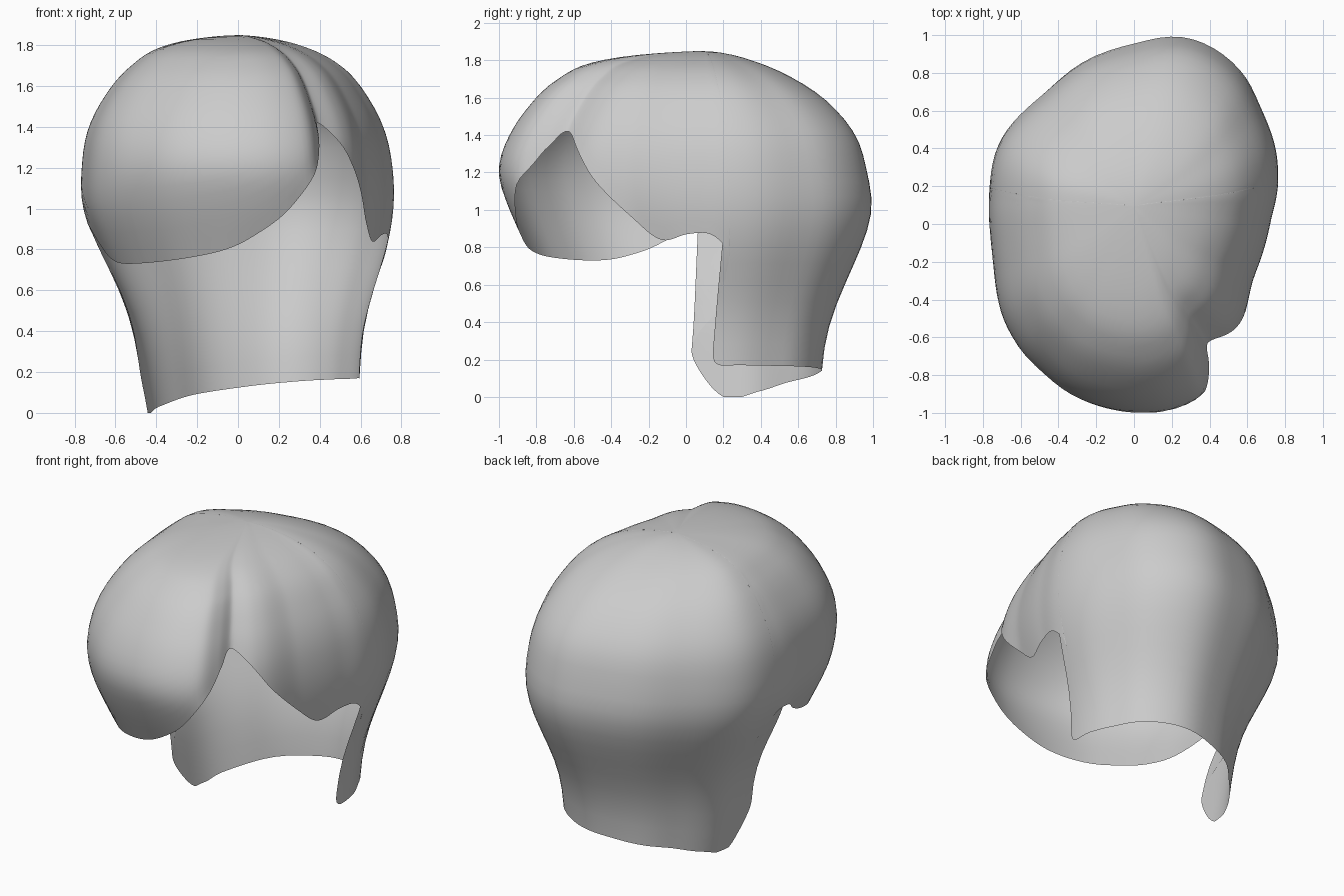
import bpy, bmesh, math

cube = bpy.data.objects.get("Cube")
if cube:
    bpy.data.objects.remove(cube, do_unlink=True)

TOP, MID_Y = 1.85, 0.1
ROWS, STEPS = 28, 6

# Widest outline seen from above, anticlockwise from the side parting
PLAN = [(.42, -.68), (.55, -.55), (.63, -.3), (.72, 0), (.76, .2), (.75, .4), (.67, .62),
        (.58, .8), (.4, .95), (.23, 1), (0, .96), (-.26, .87), (-.47, .7), (-.71, .43),
        (-.76, .1), (-.74, -.2), (-.64, -.6), (-.47, -.8), (-.33, -.91), (-.1, -.99),
        (.13, -1), (.28, -.96), (.37, -.9), (.41, -.78)]

# Height, then reach to left of picture, right, front and back
LEVELS = [(1.85, 0, 0, 0, 0), (1.8, .35, .3, .55, .25), (1.7, .52, .5, .78, .48),
          (1.6, .62, .6, .9, .64), (1.4, .73, .71, 1.04, .81), (1.2, .765, .755, 1.1, .87),
          (1, .76, .76, 1.04, .9), (.8, .68, .725, .95, .84), (.6, .58, .66, .86, .75),
          (.4, .51, .61, .8, .67), (.2, .48, .595, .8, .63), (0, .445, .58, .8, .63)]

# Lower edge: parting, fringe, far ear, nape, near ear, back to the parting
HEM = [(.4, -.65, 1.42), (.4, -.74, 1.34), (.37, -.82, 1.2), (.25, -.9, 1), (.1, -.89, .88),
       (-.06, -.86, .8), (-.3, -.73, .75), (-.53, -.44, .73), (-.62, -.25, .77),
       (-.68, -.1, .84), (-.7, .02, .92), (-.7, .14, .9), (-.64, .22, .73), (-.55, .19, .5),
       (-.5, .06, .33), (-.48, .04, .2), (-.44, .2, 0), (-.4, .4, .03), (-.28, .6, .08),
       (.05, .73, .13), (.3, .7, .155), (.48, .55, .165), (.57, .3, .17), (.58, .15, .19),
       (.6, .17, .4), (.66, .22, .65), (.7, .22, .78), (.73, .13, .87), (.73, 0, .87),
       (.68, -.14, .84), (.66, -.3, .95), (.6, -.5, 1.15), (.5, -.58, 1.32)]


def spline(a, b, c, d, t):
    """Smooth value between b and c."""
    return b + t / 2 * (c - a + t * (2 * a - 5 * b + 4 * c - d + t * (3 * (b - c) + d - a)))


def reach(z):
    """Scale of the outline in four directions at height z."""
    s = math.sqrt(max(TOP - z, 0))
    keys = [math.sqrt(TOP - row[0]) for row in LEVELS]
    last = len(keys) - 1
    i = 0
    while i < last - 1 and s > keys[i + 1]:
        i += 1
    t = min((s - keys[i]) / (keys[i + 1] - keys[i]), 1)
    rows = [LEVELS[min(max(i + k, 0), last)] for k in (-1, 0, 1, 2)]
    full = (.76, .76, 1.1, .9)
    return [max(spline(*(r[j + 1] for r in rows), t), 0) / full[j] for j in range(4)]


POLAR = sorted((math.atan2(y - MID_Y, x), math.hypot(x, y - MID_Y)) for x, y in PLAN)


def radius(angle):
    """Radius of the widest outline at an angle."""
    angle = (angle - POLAR[0][0]) % math.tau + POLAR[0][0]
    n = len(POLAR)
    i = max(k for k in range(n) if POLAR[k][0] <= angle + 1e-9)
    end = POLAR[(i + 1) % n][0] + (math.tau if i == n - 1 else 0)
    t = (angle - POLAR[i][0]) / (end - POLAR[i][0])
    return spline(*(POLAR[(i + k) % n][1] for k in (-1, 0, 1, 2)), t)


def surface(angle, z):
    left, right, front, back = reach(z)
    r = radius(angle)
    x, y = r * math.cos(angle), r * math.sin(angle)
    return (x * (right if x > 0 else left), MID_Y + y * (back if y > 0 else front), z)


def hem_angle(x, y, z):
    left, right, front, back = reach(z)
    y -= MID_Y
    return math.atan2(y / (back if y > 0 else front), x / (right if x > 0 else left))


# Sample the lower edge and unwrap its angles
angles, heights = [], []
count = len(HEM)
for i in range(count):
    near = [HEM[(i + k) % count] for k in (-1, 0, 1, 2)]
    for step in range(STEPS):
        p = [spline(*(q[j] for q in near), step / STEPS) for j in range(3)]
        p[2] = max(p[2], 0)
        a = hem_angle(*p)
        if angles:
            a += math.tau * round((angles[-1] - a) / math.tau)
        angles.append(a)
        heights.append(p[2])

# Even out the strand directions above the edge
cols = len(angles)
base = angles[:]
for _ in range(60):
    wrapped = [base[-1] + math.tau] + base + [base[0] - math.tau]
    base = [(wrapped[k] + wrapped[k + 1] + wrapped[k + 2]) / 3 for k in range(cols)]

# Hair shell from the crown down to the edge
bm = bmesh.new()
crown = bm.verts.new((0, MID_Y, TOP))
rings = []
for row in range(1, ROWS + 1):
    t = row / ROWS
    ring = []
    for a0, a1, hem in zip(base, angles, heights):
        z = TOP - (TOP - hem) * t * t
        ring.append(bm.verts.new(surface(a0 + (a1 - a0) * t ** 3, z)))
    rings.append(ring)
for k in range(cols):
    n = (k + 1) % cols
    bm.faces.new((crown, rings[0][n], rings[0][k]))
    for upper, lower in zip(rings, rings[1:]):
        bm.faces.new((upper[k], upper[n], lower[n], lower[k]))
# Relax the strands, keeping the open edge in place
inner = [v for ring in rings[:-1] for v in ring] + [crown]
for _ in range(3):
    bmesh.ops.smooth_vert(bm, verts=inner, factor=.4, use_axis_x=True,
                          use_axis_y=True, use_axis_z=True)
bmesh.ops.recalc_face_normals(bm, faces=bm.faces[:])
top_face = max(bm.faces, key=lambda f: f.calc_center_median().z)
if top_face.normal.z < 0:
    bmesh.ops.reverse_faces(bm, faces=bm.faces[:])

mesh = bpy.data.meshes.new("hair_shell")
bm.to_mesh(mesh)
bm.free()
hair = bpy.data.objects.new("hair_shell", mesh)
bpy.context.collection.objects.link(hair)

grey = bpy.data.materials.new("plain_grey")
grey.use_nodes = True
colour = (.6, .6, .6, 1)
grey.diffuse_color = colour
grey.node_tree.nodes["Principled BSDF"].inputs["Base Color"].default_value = colour
mesh.materials.append(grey)

bpy.context.view_layer.objects.active = hair
hair.select_set(True)
bpy.ops.object.shade_smooth_by_angle(angle=math.radians(60))
